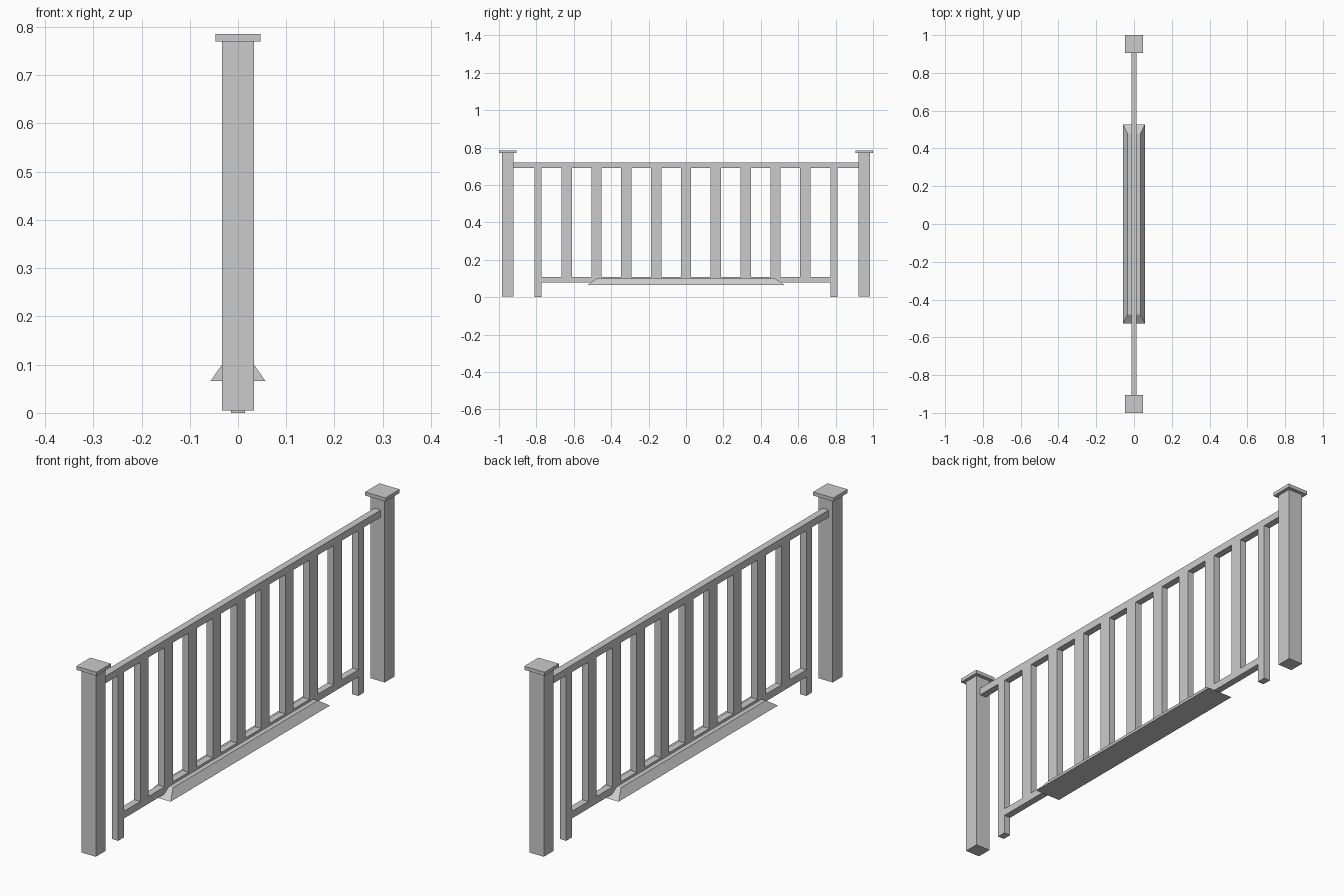
import bpy, bmesh

if "Cube" in bpy.data.objects:
    bpy.data.objects.remove(bpy.data.objects["Cube"])


def box(name, x, y, z):
    """Box from half width x, (min, max) y and (min, max) z."""
    bm = bmesh.new()
    bmesh.ops.create_cube(bm, size=1)
    for v in bm.verts:
        v.co.x *= 2 * x
        v.co.y = y[1] if v.co.y > 0 else y[0]
        v.co.z = z[1] if v.co.z > 0 else z[0]
    return finish(name, bm)


def finish(name, bm):
    me = bpy.data.meshes.new(name)
    bm.to_mesh(me)
    bm.free()
    ob = bpy.data.objects.new(name, me)
    bpy.context.collection.objects.link(ob)
    return ob


def mid(c, half):
    return (c - half, c + half)


THICK = 0.0145

# End posts with flat caps, and the slim legs beside them
for side, s in (("near", -1), ("far", 1)):
    box(f"post_{side}", 0.033, mid(s * 0.953, 0.032), (0.005, 0.77))
    box(f"post_cap_{side}", 0.047, mid(s * 0.953, 0.047), (0.77, 0.785))
    box(f"end_leg_{side}", THICK, mid(s * 0.792, 0.019), (0.0, 0.692))

# Rails
box("top_rail", THICK, mid(0, 0.922), (0.69, 0.72))
box("bottom_rail", THICK, mid(0, 0.775), (0.079, 0.109))

# Balusters
for i in range(-4, 5):
    box(f"baluster_{i + 5}", THICK, mid(i * 0.1595, 0.0275), (0.109, 0.69))

# Sloped base plate: a box with its top edges drawn in
base = box("base_plate", 0.057, mid(0, 0.526), (0.066, 0.099))
for v in base.data.vertices:
    if v.co.z > 0.08:
        v.co.x *= 0.034 / 0.057
        v.co.y *= 0.478 / 0.526
